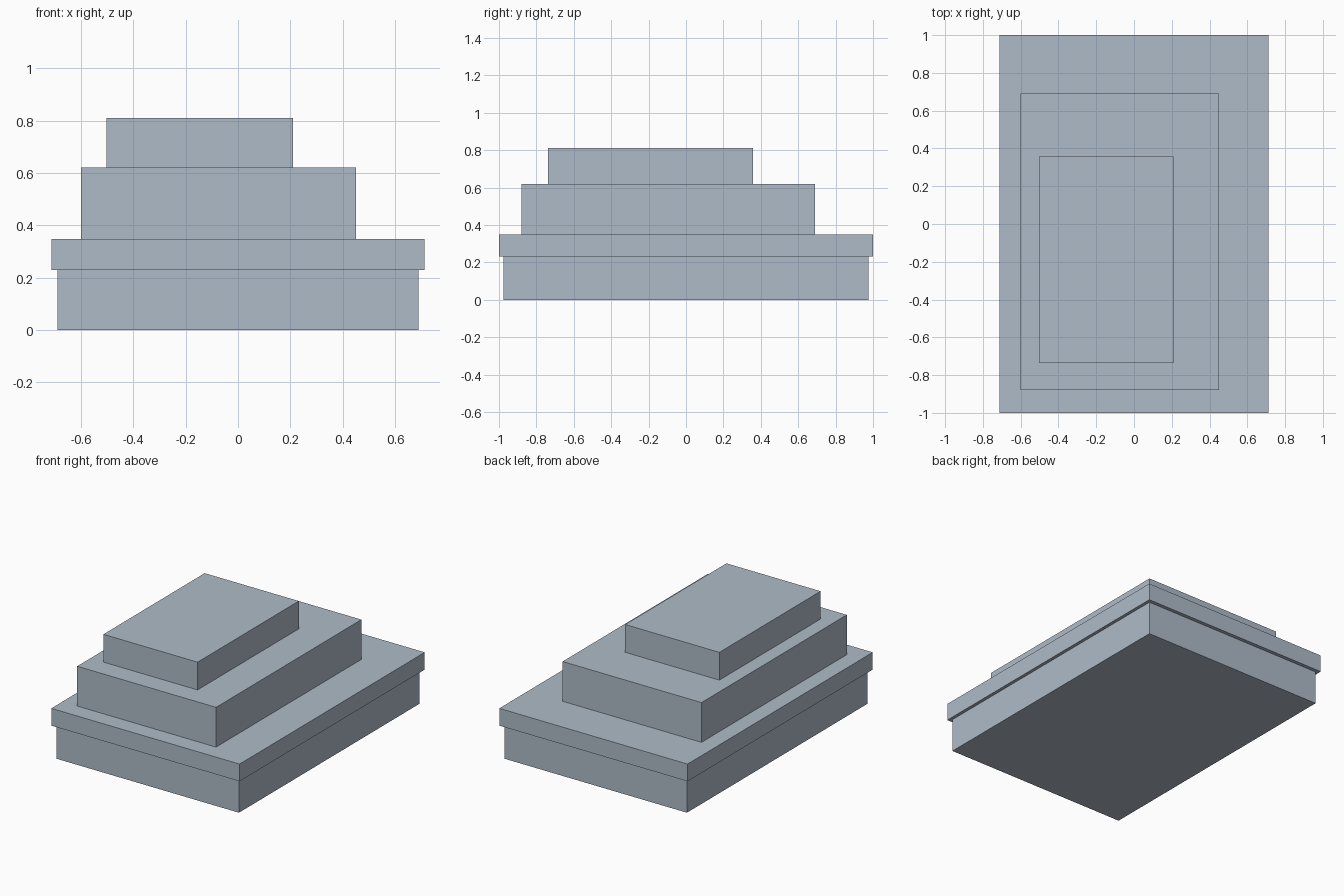
import bpy
from mathutils import Vector

# Remove the default cube
cube = bpy.data.objects.get("Cube")
if cube:
    bpy.data.objects.remove(cube, do_unlink=True)

# Single material
COLOUR = (0.43, 0.50, 0.58, 1.0)
mat = bpy.data.materials.new("blue_grey")
mat.use_nodes = True
mat.diffuse_color = COLOUR
mat.node_tree.nodes["Principled BSDF"].inputs["Base Color"].default_value = COLOUR


def block(name, low, high):
    """Box spanning two opposite corners."""
    low, high = Vector(low), Vector(high)
    bpy.ops.mesh.primitive_cube_add(size=1, location=(low + high) / 2)
    obj = bpy.context.object
    obj.name = name
    obj.scale = high - low
    bpy.ops.object.transform_apply(location=False, rotation=False, scale=True)
    obj.data.materials.append(mat)
    return obj


# Ground floor and its overhanging slab, centred
block("ground_floor", (-0.69, -0.975, 0), (0.69, 0.975, 0.23))
block("overhanging_slab", (-0.712, -1, 0.23), (0.712, 1, 0.348))

# Upper tiers, set towards the front and one side
block("middle_tier", (-0.6, -0.88, 0.348), (0.45, 0.69, 0.62))
block("top_tier", (-0.502, -0.737, 0.62), (0.21, 0.357, 0.81))
